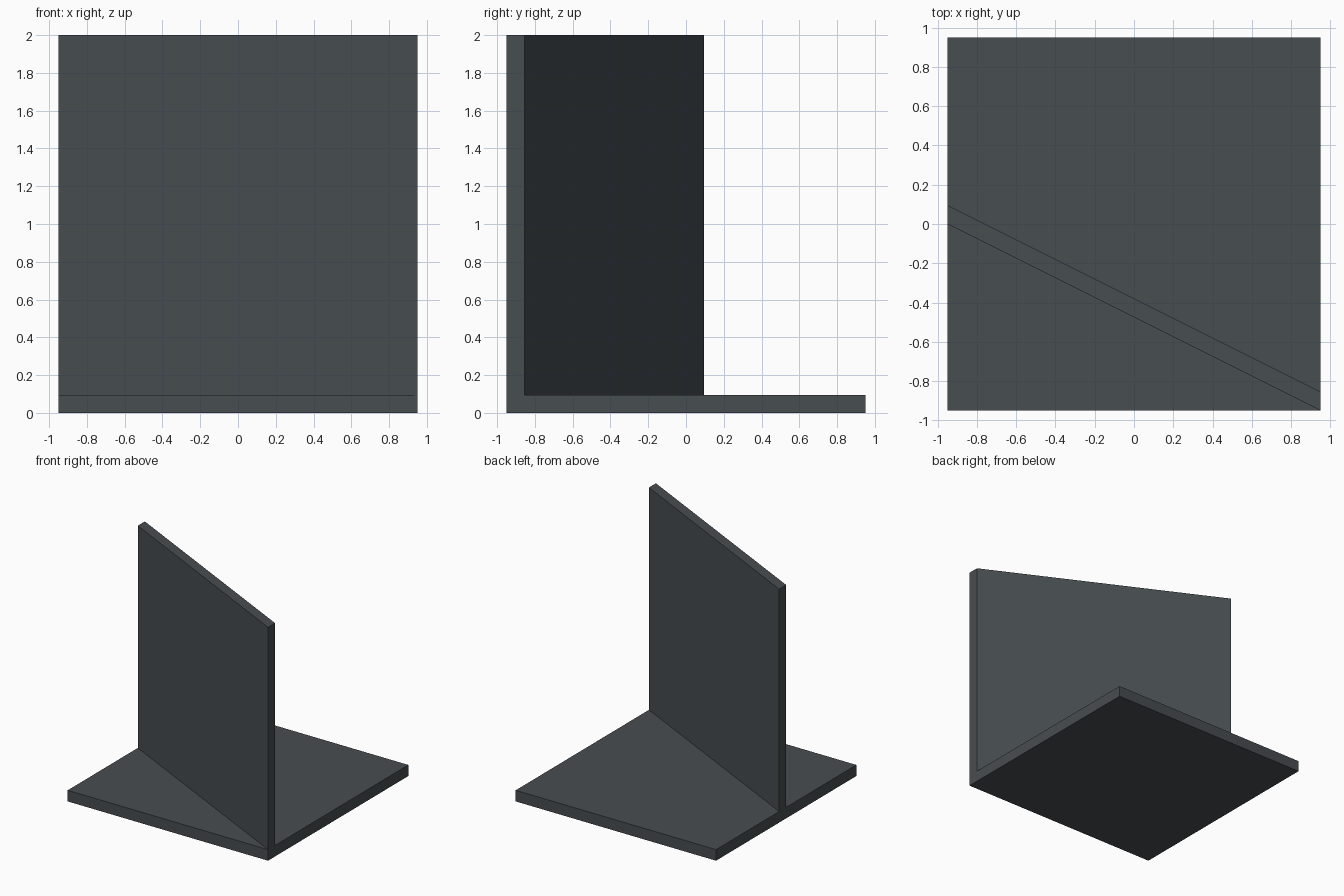
import bpy, bmesh

if "Cube" in bpy.data.objects:
    bpy.data.objects.remove(bpy.data.objects["Cube"])

S = 0.95    # half width of the base
T = 0.095   # sheet thickness

mat = bpy.data.materials.new("dark slate grey")
mat.diffuse_color = (0.064, 0.074, 0.081, 1)
mat.use_nodes = True
mat.node_tree.nodes["Principled BSDF"].inputs["Base Color"].default_value = mat.diffuse_color


def prism(name, outline, z0, z1):
    """Extrude a flat outline straight up from z0 to z1."""
    bm = bmesh.new()
    face = bm.faces.new([bm.verts.new((x, y, z0)) for x, y in outline])
    ret = bmesh.ops.extrude_face_region(bm, geom=[face])
    for v in ret["geom"]:
        if isinstance(v, bmesh.types.BMVert):
            v.co.z = z1
    bmesh.ops.recalc_face_normals(bm, faces=bm.faces[:])
    me = bpy.data.meshes.new(name)
    bm.to_mesh(me)
    bm.free()
    me.materials.append(mat)
    ob = bpy.data.objects.new(name, me)
    bpy.context.collection.objects.link(ob)
    return ob


# Square base slab
prism("base_slab", [(-S, -S), (S, -S), (S, S), (-S, S)], 0, T)

# Upright panel running from mid left edge to the front right corner
prism("slanted_panel", [(-S, 0), (S, -S), (S, -S + T), (-S, T)], T, 2)
